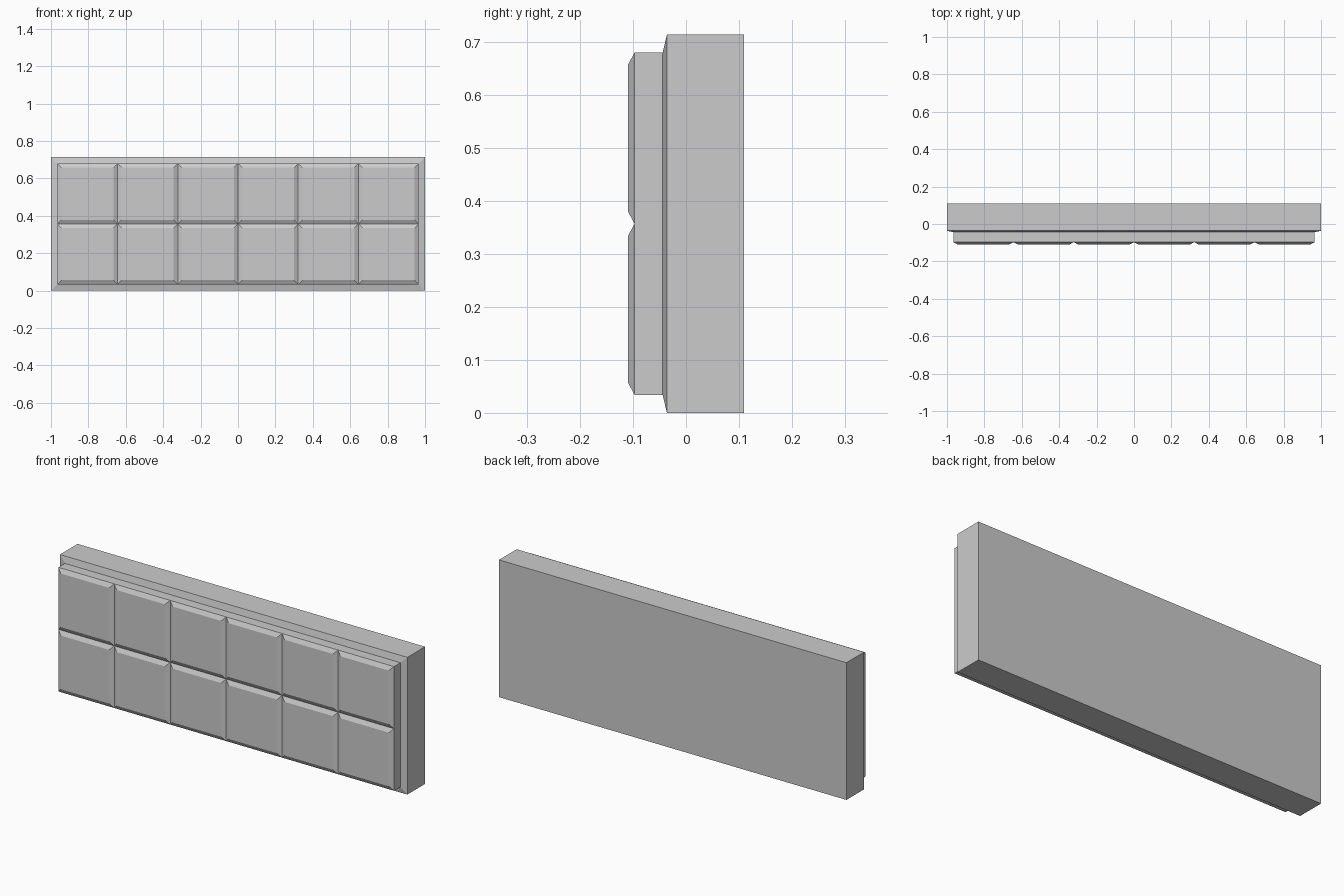
import bpy, bmesh, math
from mathutils import Matrix, Vector

if "Cube" in bpy.data.objects:
    bpy.data.objects.remove(bpy.data.objects["Cube"])

COLS, ROWS = 6, 2
W, H = 2.0, 0.714          # slab size
IW, IH = 1.932, 0.646      # raised block of tiles

# Built lying flat (tile side up), then stood upright facing -y
bm = bmesh.new()
bmesh.ops.create_grid(bm, x_segments=COLS, y_segments=ROWS, size=0.5,
                      matrix=Matrix.Translation((0, 0, 0.097)) @ Matrix.Diagonal((IW, IH, 1, 1)))
tiles = bm.faces[:]
rim = [e for e in bm.edges if e.is_boundary]


def extend_rim(edges, z, sx=1.0, sy=1.0):
    """Extrude the open rim to height z, scaling its outline."""
    geom = bmesh.ops.extrude_edge_only(bm, edges=edges)["geom"]
    for v in geom:
        if isinstance(v, bmesh.types.BMVert):
            v.co = Vector((v.co.x * sx, v.co.y * sy, z))
    return [e for e in geom if isinstance(e, bmesh.types.BMEdge) and e.is_boundary]


# Block sides, sloping shoulder, slab sides and flat back
rim = extend_rim(rim, 0.044)
rim = extend_rim(rim, 0.036, W / IW, H / IH)
rim = extend_rim(rim, -0.109)
bmesh.ops.contextual_create(bm, geom=rim)
bmesh.ops.recalc_face_normals(bm, faces=bm.faces[:])

# Raised bevelled tiles
bmesh.ops.inset_individual(bm, faces=tiles, thickness=0.022, depth=0.012,
                           use_even_offset=True)

# Merge the flat strips along the sides and stand the bar upright
bmesh.ops.dissolve_limit(bm, angle_limit=0.01, verts=bm.verts[:], edges=bm.edges[:])
bm.transform(Matrix.Translation((0, 0, H / 2)) @ Matrix.Rotation(math.pi / 2, 4, 'X'))

mesh = bpy.data.meshes.new("tiled_bar")
bm.to_mesh(mesh)
bm.free()
bpy.context.collection.objects.link(bpy.data.objects.new("tiled_bar", mesh))
